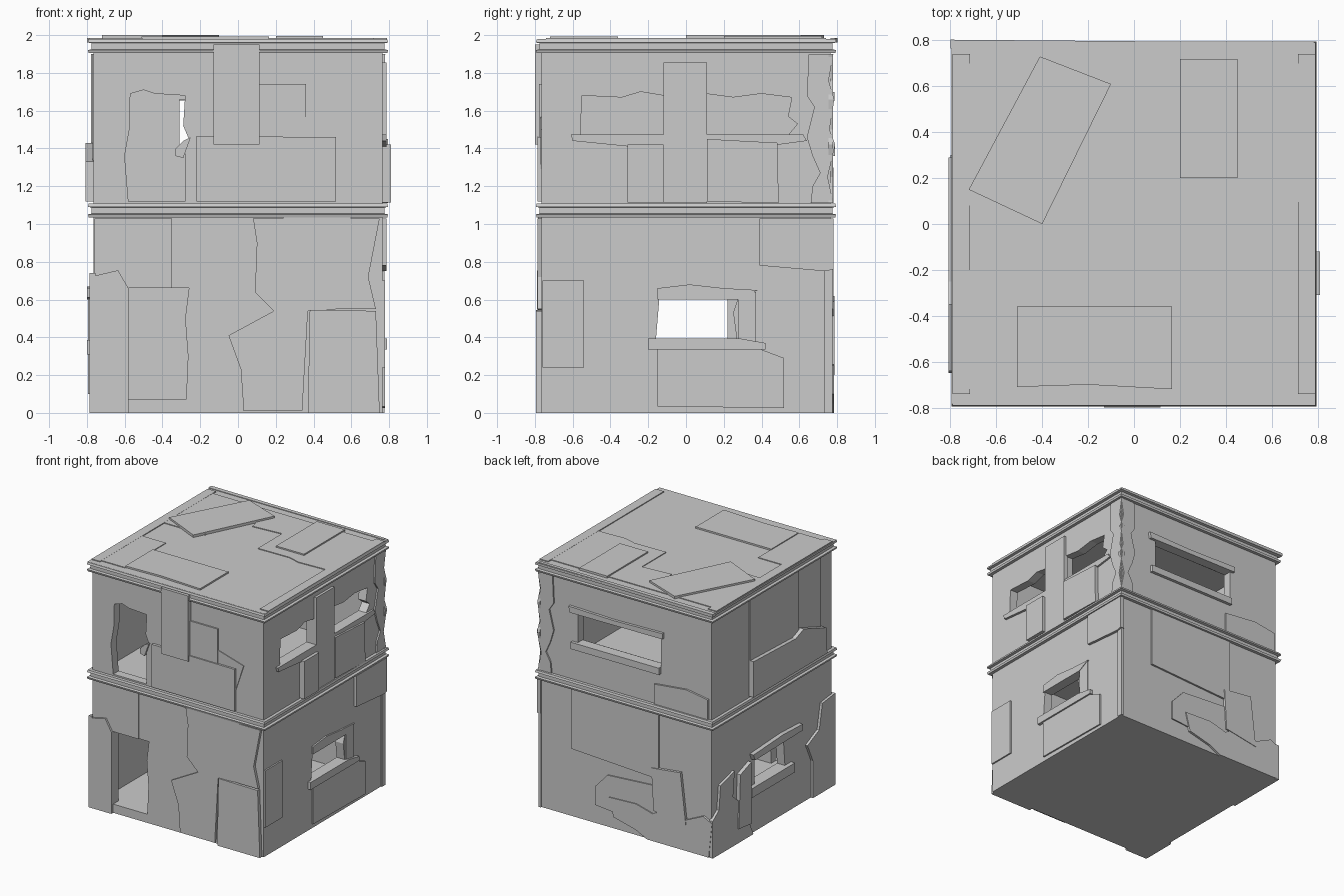
import bpy, bmesh
from mathutils import Matrix

if "Cube" in bpy.data.objects:
    bpy.data.objects.remove(bpy.data.objects["Cube"])

W = 0.765      # outer wall half width
ROOF = 1.97

MAPS = {
    "front": lambda a, b, d: (a, -W - d, b),
    "back":  lambda a, b, d: (a, W + d, b),
    "right": lambda a, b, d: (W + d, a, b),
    "left":  lambda a, b, d: (-W - d, a, b),
    "roof":  lambda a, b, d: (a, b, ROOF + d),
}


def finish(name, bm):
    bmesh.ops.recalc_face_normals(bm, faces=bm.faces)
    me = bpy.data.meshes.new(name)
    bm.to_mesh(me)
    bm.free()
    ob = bpy.data.objects.new(name, me)
    bpy.context.collection.objects.link(ob)
    return ob


def slab(name, face, pts, out, back=-0.01):
    """Extrude a polygon drawn on a wall, from depth back to depth out."""
    f = MAPS[face]
    bm = bmesh.new()
    lo = [bm.verts.new(f(a, b, back)) for a, b in pts]
    hi = [bm.verts.new(f(a, b, out)) for a, b in pts]
    bm.faces.new(lo)
    bm.faces.new(hi)
    n = len(pts)
    for i in range(n):
        j = (i + 1) % n
        bm.faces.new((lo[i], lo[j], hi[j], hi[i]))
    return finish(name, bm)


def rect(a0, a1, b0, b1):
    return [(a0, b0), (a1, b0), (a1, b1), (a0, b1)]


def box(name, x0, x1, y0, y1, z0, z1):
    bm = bmesh.new()
    m = Matrix.Translation(((x0 + x1) / 2, (y0 + y1) / 2, (z0 + z1) / 2)) @ \
        Matrix.Diagonal((x1 - x0, y1 - y0, z1 - z0, 1))
    bmesh.ops.create_cube(bm, size=1, matrix=m)
    return finish(name, bm)


def band(name, profile):
    """Sweep an (offset, z) profile round the square building."""
    bm = bmesh.new()
    rings = []
    for sx, sy in ((-1, -1), (1, -1), (1, 1), (-1, 1)):
        rings.append([bm.verts.new((sx * r, sy * r, z)) for r, z in profile])
    n = len(profile)
    for k in range(4):
        p, q = rings[k], rings[(k + 1) % 4]
        for i in range(n):
            j = (i + 1) % n
            bm.faces.new((p[i], p[j], q[j], q[i]))
    return finish(name, bm)


# Hollow shell: two rooms and broken openings cut from a block
body = box("wall_shell", -W, W, -W, W, 0, ROOF)
R = W - 0.07
cutters = [
    box("cut", -R, R, -R, R, 0.07, 1.03),
    box("cut", -R, R, -R, R, 1.11, 1.9),
    slab("cut", "front", [(-.58, 1.12), (-.28, 1.12), (-.28, 1.42), (-.26, 1.45), (-.29, 1.52),
         (-.28, 1.68), (-.44, 1.69), (-.5, 1.71), (-.57, 1.69), (-.575, 1.5), (-.6, 1.36)], .1, -.1),
    slab("cut", "front", [(-.58, .07), (-.275, .07), (-.265, .3), (-.28, .5), (-.26, .66), (-.58, .66)], .1, -.1),
    slab("cut", "right", [(-.56, 1.47), (-.12, 1.47), (-.12, 1.68), (-.24, 1.7), (-.34, 1.67), (-.55, 1.68)], .1, -.1),
    slab("cut", "right", [(.1, 1.47), (.54, 1.47), (.59, 1.53), (.54, 1.57), (.56, 1.67),
         (.4, 1.69), (.25, 1.67), (.1, 1.69)], .1, -.1),
    slab("cut", "right", [(-.16, .38), (.27, .38), (.25, .53), (.28, .62), (-.14, .62)], .1, -.1),
    slab("cut", "left", [(-.17, .38), (.22, .38), (.22, .61), (-.15, .61)], .1, -.1),
    slab("cut", "back", rect(-.31, .43, 1.41, 1.66), .1, -.1),
]
for c in cutters:
    c.hide_render = True
    m = body.modifiers.new("cut", 'BOOLEAN')
    m.operation, m.solver, m.object = 'DIFFERENCE', 'EXACT', c
dg = bpy.context.evaluated_depsgraph_get()
body_mesh = bpy.data.meshes.new_from_object(body.evaluated_get(dg))
body.modifiers.clear()
body.data = body_mesh
for c in cutters:
    bpy.data.objects.remove(c)

# Channel trim around each storey
for name, z in (("middle_trim", 1.035), ("top_trim", 1.905)):
    band(name, [(.75, z), (.79, z), (.795, z + .016), (.775, z + .02),
                (.775, z + .052), (.795, z + .056), (.79, z + .073), (.75, z + .073)])

# Front wall slabs
slab("front_column", "front", rect(-.13, .115, 1.42, 1.95), .035)
slab("front_upper_plate", "front", [(-.22, 1.12), (.52, 1.12), (.52, 1.46), (-.22, 1.465)], .022)
slab("front_small_plate", "front", rect(.1, .36, 1.46, 1.74), .012)
slab("front_chip", "front", [(.35, 1.57), (.59, 1.5), (.52, 1.29), (.35, 1.29)], .006)
slab("front_door_chip", "front", [(-.33, 1.36), (-.29, 1.35), (-.25, 1.46), (-.29, 1.44), (-.33, 1.4)], .015, -.05)
slab("front_corner_plate", "front", [(-.785, 0), (-.58, 0), (-.58, .66), (-.635, .755), (-.785, .72)], .024)
slab("front_door_head", "front", rect(-.76, -.35, .66, 1.03), .008)
slab("front_broken_plate", "front", [(.08, 1.03), (.6, 1.04), (.54, .55), (.37, .54), (.34, .01), (.03, .01),
     (.015, .23), (-.05, .41), (.19, .54), (.09, .64), (.1, .9)], .018)
slab("front_low_plate", "front", [(.37, 0), (.75, 0), (.73, .54), (.38, .545)], .028)
slab("front_side_plate", "front", [(.54, .55), (.73, .55), (.69, .72), (.75, 1.03), (.56, 1.03)], .022)

# Right wall slabs, sills and lintels
slab("right_column", "right", rect(-.12, .11, 1.11, 1.855), .02)
slab("right_left_plate", "right", rect(-.31, -.12, 1.115, 1.42), .045)
slab("right_left_sill", "right", [(-.6, 1.44), (-.3, 1.41), (-.12, 1.415), (-.12, 1.475), (-.61, 1.475)], .02, -.07)
slab("right_right_sill", "right", [(.1, 1.44), (.49, 1.42), (.64, 1.44), (.62, 1.475), (.1, 1.475)], .015, -.07)
slab("right_right_plate", "right", [(.11, 1.12), (.49, 1.11), (.485, 1.43), (.11, 1.45)], .03)
slab("right_lintel", "right", [(-.15, .6), (.28, .6), (.38, .65), (.2, .66), (.02, .68), (-.15, .66)], .012, -.07)
slab("right_sill", "right", [(-.2, .335), (.42, .335), (.42, .37), (.28, .395), (-.2, .395)], .025, -.07)
slab("right_jamb", "right", rect(.275, .37, .37, .64), .008)
slab("right_low_plate", "right", [(-.15, .035), (.52, .025), (.52, .29), (.4, .335), (-.15, .335)], .012)
slab("right_side_plate", "right", [(-.76, .24), (-.54, .24), (-.54, .7), (-.76, .7)], .012)
slab("right_high_plate", "right", [(.39, .78), (.74, .75), (.78, .76), (.78, 1.03), (.39, 1.03)], .022)
slab("right_corner_strip", "right", rect(.73, .775, 0, .76), .01)

# Broken corner casing, mirrored onto the two walls it wraps
edge = [(.78, 1.11), (.66, 1.11), (.67, 1.2), (.71, 1.27), (.67, 1.36), (.64, 1.46),
        (.68, 1.62), (.64, 1.68), (.65, 1.9), (.78, 1.9)]
chips = [(.78, 1.9), (.755, 1.76), (.785, 1.66), (.76, 1.5), (.79, 1.42), (.75, 1.25)]
for face in ("right", "back"):
    slab("corner_casing_" + face, face, edge[:1] + edge[1:] + chips[1:], .012)

# Back wall slabs
slab("back_lintel", "back", [(-.34, 1.655), (.49, 1.65), (.5, 1.7), (.1, 1.69), (-.34, 1.7)], .022, -.06)
slab("back_sill", "back", rect(-.31, .48, 1.36, 1.415), .025, -.06)
slab("back_upper_plate", "back", [(-.74, 1.11), (-.26, 1.11), (-.26, 1.27), (-.55, 1.3), (-.74, 1.27)], .015)
slab("back_large_plate", "back", [(-.3, .51), (.475, .55), (.475, 1.03), (-.3, 1.03)], .015)
slab("back_step_plate", "back", [(-.3, .1), (.27, .15), (.27, .3), (.16, .42), (-.3, .45)], .01)
slab("back_post", "back", [(-.55, .2), (-.26, .25), (-.24, .59), (-.5, .62)], .022)
slab("back_rubble_plate", "back", [(-.75, 0), (-.2, 0), (-.1, .05), (.1, .1), (.14, .25), (-.1, .26),
     (-.25, .22), (-.4, .3), (-.55, .25), (-.7, .32), (-.78, .28)], .018)

# Left wall slabs
slab("left_thick_plate", "left", [(-.65, 1.12), (.29, 1.12), (.29, 1.41), (-.25, 1.39), (-.35, 1.43), (-.64, 1.33)], .043)
slab("left_upper_panel", "left", rect(-.33, .29, 1.38, 1.9), .012)
slab("left_upper_strip", "left", rect(-.62, -.33, 1.3, 1.9), .006)
slab("left_lintel", "left", [(-.35, .61), (.26, .6), (.28, .65), (-.1, .67), (-.35, .66)], .035, -.07)
slab("left_sill", "left", rect(-.25, .3, .31, .385), .035, -.07)
slab("left_corner_plate", "left", [(-.785, 0), (-.5, 0), (-.5, .3), (-.43, .45), (-.58, .52), (-.62, .72), (-.785, .74)], .02)
slab("left_post", "left", [(.3, .1), (.46, .12), (.44, .55), (.3, .6)], .03)
slab("left_rubble_plate", "left", [(.26, 0), (.78, 0), (.78, .3), (.7, .36), (.68, .55), (.5, .6), (.52, .4), (.4, .3)], .02)

# Roof deck, edge strips and loose sheets
slab("roof_deck", "roof", rect(-.795, .785, -.785, .795), .009, -.008)
for sx in (-1, 1):
    slab("roof_side_strip", "roof", rect(min(sx * .715, sx * .79), max(sx * .715, sx * .79), -.74, .74), .016)
slab("roof_back_strip", "roof", [(-.8, .765), (.765, .765), (.765, .79), (-.8, .803)], .014)
slab("roof_raised_sheet", "roof", [(-.715, .08), (-.35, .08), (-.35, .2), (-.17, .48), (-.15, .4), (.1, .42),
     (.1, .11), (.38, .115), (.48, .085), (.715, .095), (.715, .7), (-.715, .7)], .015)
slab("roof_tilted_sheet", "roof", [(-.72, .15), (-.4, 0), (-.1, .61), (-.41, .73)], .03)
slab("roof_right_sheet", "roof", rect(.2, .45, .2, .72), .026)
slab("roof_front_sheet", "roof", [(-.51, -.71), (-.2, -.7), (.165, -.72), (.165, -.36), (-.51, -.36)], .022)
slab("roof_left_sheet", "roof", rect(-.715, -.505, -.72, -.2), .015)
